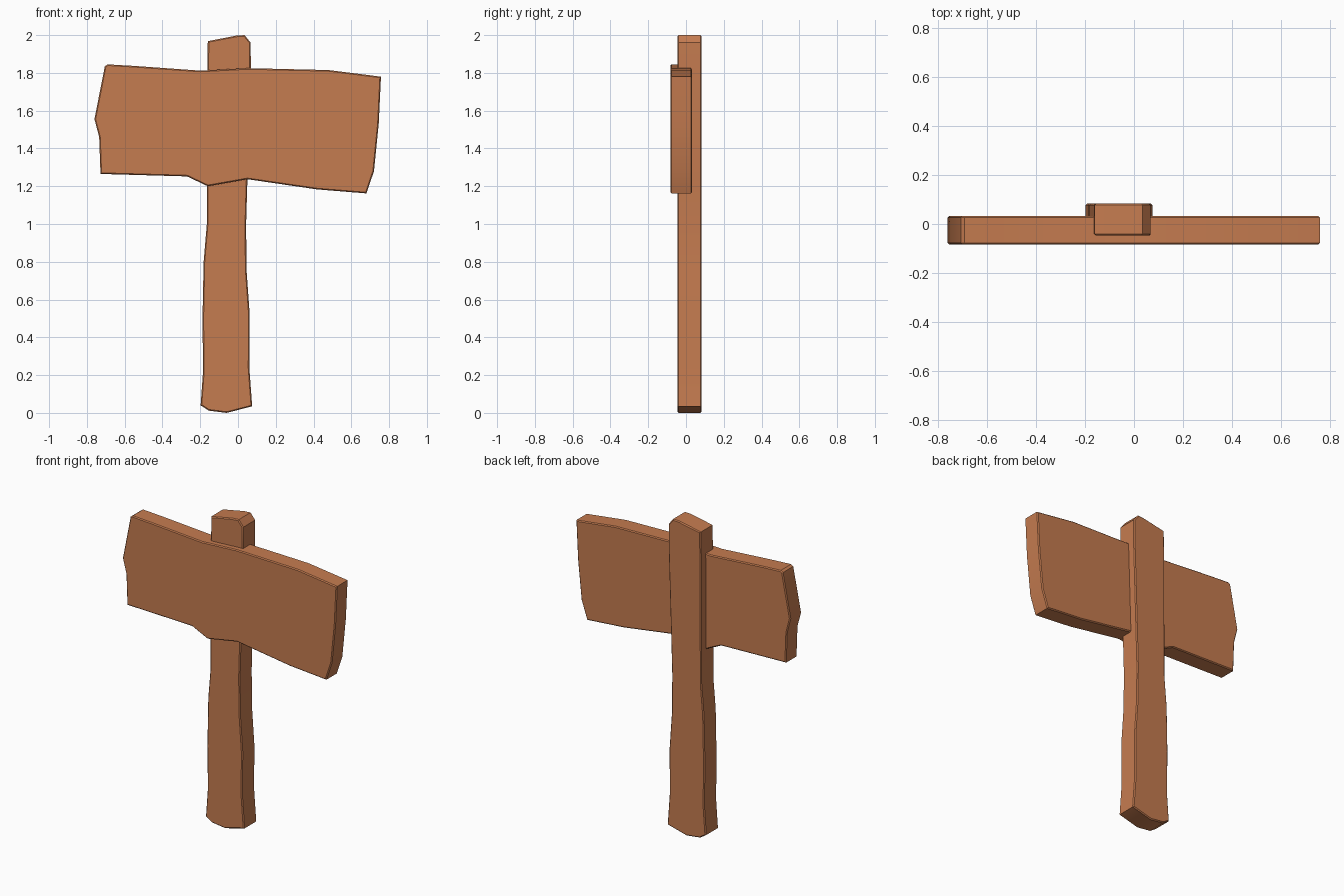
import bpy, bmesh

if "Cube" in bpy.data.objects:
    bpy.data.objects.remove(bpy.data.objects["Cube"])

wood = bpy.data.materials.new("brown wood")
wood.diffuse_color = (0.56, 0.20, 0.08, 1)
wood.use_nodes = True
wood.node_tree.nodes["Principled BSDF"].inputs["Base Color"].default_value = wood.diffuse_color


def plank(name, outline, y_front, y_back, chamfer):
    """Extrude a rough front outline (x, z) in depth and soften its edges."""
    bm = bmesh.new()
    front = bm.faces.new([bm.verts.new((x, y_front, z)) for x, z in outline])
    ext = bmesh.ops.extrude_face_region(bm, geom=[front], use_keep_orig=True)
    for v in ext["geom"]:
        if isinstance(v, bmesh.types.BMVert):
            v.co.y = y_back
    bmesh.ops.recalc_face_normals(bm, faces=bm.faces)
    rims = [e for e in bm.edges
            if abs(e.verts[0].co.y - e.verts[1].co.y) < 1e-5]
    bmesh.ops.bevel(bm, geom=rims, offset=chamfer, segments=1,
                    affect='EDGES', profile=0.5)
    bmesh.ops.triangulate(bm, faces=[f for f in bm.faces if len(f.verts) > 4])
    mesh = bpy.data.meshes.new(name)
    bm.to_mesh(mesh)
    bm.free()
    mesh.materials.append(wood)
    obj = bpy.data.objects.new(name, mesh)
    bpy.context.collection.objects.link(obj)
    bpy.ops.object.select_all(action='DESELECT')
    obj.select_set(True)
    bpy.context.view_layer.objects.active = obj
    bpy.ops.object.shade_smooth_by_angle(angle=0.5)
    return obj


# Upright post with a rough-cut foot and top
plank("post", [
    (-0.198, 0.04), (-0.155, 0.012), (-0.06, 0.0), (0.075, 0.035),
    (0.06, 0.24), (0.062, 0.52), (0.045, 0.76), (0.043, 1.0),
    (0.05, 1.24), (0.068, 1.82), (0.067, 1.96), (0.035, 2.0),
    (-0.01, 1.997), (-0.16, 1.968), (-0.162, 1.82), (-0.165, 1.2),
    (-0.165, 1.0), (-0.182, 0.8), (-0.188, 0.5), (-0.185, 0.22),
], -0.046, 0.083, 0.006)

# Hand-hewn sign board fixed to the front of the post
plank("sign_board", [
    (-0.728, 1.265), (-0.27, 1.252), (-0.16, 1.20), (0.05, 1.237),
    (0.42, 1.183), (0.68, 1.162), (0.72, 1.28), (0.745, 1.53),
    (0.757, 1.78), (0.48, 1.815), (0.05, 1.825), (-0.20, 1.812),
    (-0.55, 1.837), (-0.69, 1.845), (-0.705, 1.835), (-0.76, 1.555),
    (-0.735, 1.46),
], -0.083, 0.032, 0.006)
